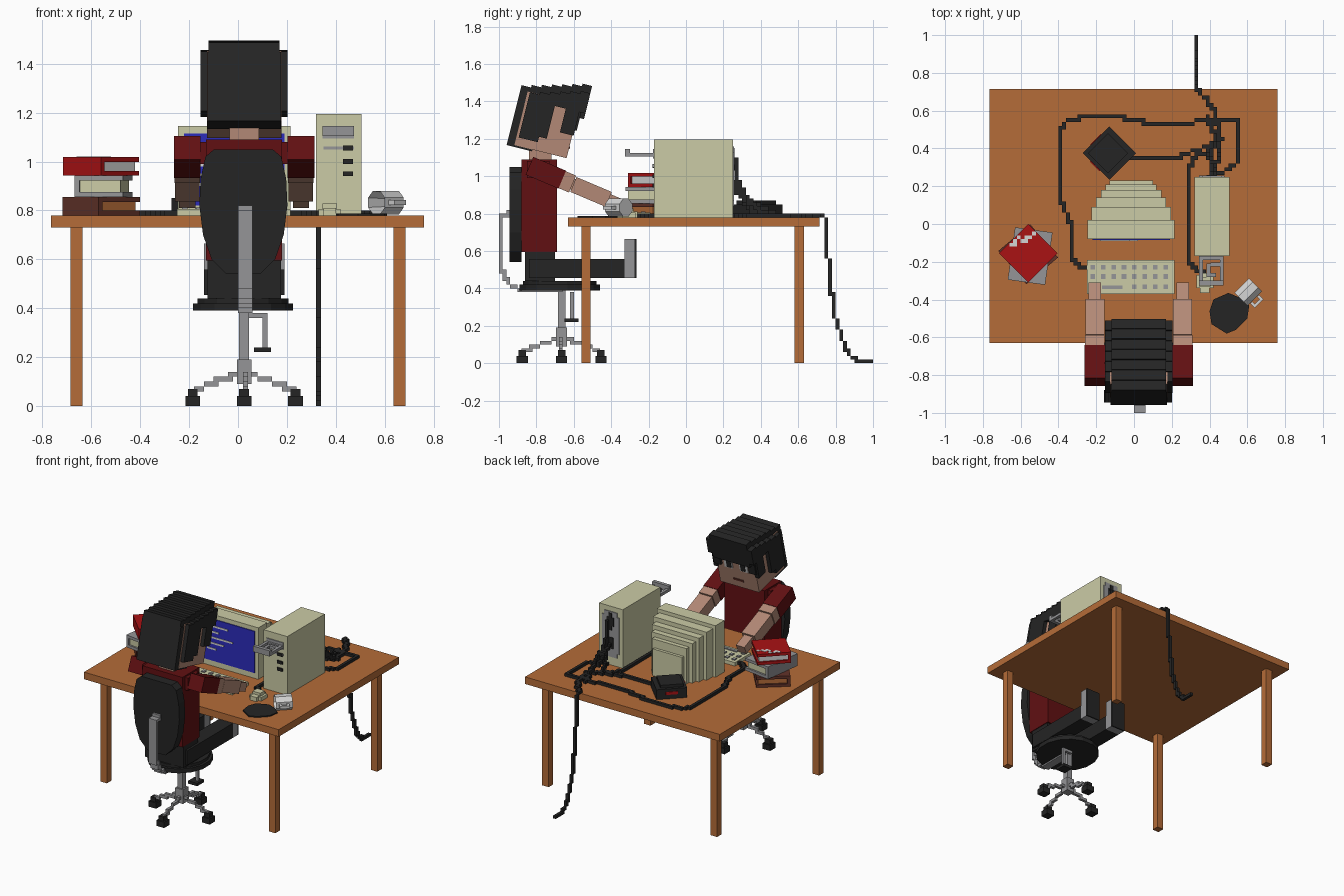
import bpy, bmesh, math
from mathutils import Matrix, Vector

COLOURS = {
    "wood": (0.46, 0.15, 0.04), "black": (0.018, 0.018, 0.018), "skin": (0.45, 0.25, 0.18),
    "maroon": (0.12, 0.005, 0.006), "red": (0.40, 0.006, 0.007), "beige": (0.60, 0.60, 0.38),
    "grey": (0.30, 0.30, 0.31), "white": (0.66, 0.66, 0.66), "blue": (0.025, 0.025, 0.50),
    "brown": (0.12, 0.032, 0.022)}
MATS = {}
for name, c in COLOURS.items():
    MATS[name] = bpy.data.materials.new(name)
    MATS[name].diffuse_color = (*c, 1)


def finish(bm, name, mat):
    me = bpy.data.meshes.new(name)
    bmesh.ops.recalc_face_normals(bm, faces=bm.faces)
    bm.to_mesh(me)
    bm.free()
    me.materials.append(MATS[mat])
    ob = bpy.data.objects.new(name, me)
    bpy.context.collection.objects.link(ob)
    return ob


def boxes(name, mat, items, m=Matrix()):
    """One object from boxes given as (x0, x1, y0, y1, z0, z1)."""
    bm = bmesh.new()
    for x0, x1, y0, y1, z0, z1 in items:
        t = Matrix.Translation(((x0 + x1) / 2, (y0 + y1) / 2, (z0 + z1) / 2))
        bmesh.ops.create_cube(bm, size=1, matrix=m @ t @ Matrix.Diagonal((x1 - x0, y1 - y0, z1 - z0, 1)))
    return finish(bm, name, mat)


def voxels(name, mat, paths, s=0.02, offs=((0, 0),)):
    """Chains of grid cubes following polylines; offs thickens them in x and y."""
    cells = set()
    for pts in paths:
        for a, b in zip(pts, pts[1:]):
            a, b = Vector(a), Vector(b)
            n = max(1, int((b - a).length / s * 2))
            for i in range(n + 1):
                p = a.lerp(b, i / n)
                for dx, dy in offs:
                    cells.add(tuple(math.floor(v / s + 1e-4) for v in (p.x + dx, p.y + dy, p.z)))
    return boxes(name, mat, [(i * s, i * s + s, j * s, j * s + s, k * s, k * s + s) for i, j, k in sorted(cells)])


def prism(name, mat, pts, depth, m=Matrix()):
    """Extrude a flat outline (local xy) along local z."""
    bm = bmesh.new()
    f = bm.faces.new([bm.verts.new((x, y, 0)) for x, y in pts])
    r = bmesh.ops.extrude_face_region(bm, geom=[f])
    bmesh.ops.translate(bm, vec=(0, 0, depth), verts=[v for v in r["geom"] if isinstance(v, bmesh.types.BMVert)])
    bmesh.ops.transform(bm, matrix=m, verts=bm.verts)
    return finish(bm, name, mat)


def rx(deg):
    return Matrix.Rotation(math.radians(deg), 4, 'X')


def rz(deg):
    return Matrix.Rotation(math.radians(deg), 4, 'Z')


# Desk
boxes("desk_top", "wood", [(-0.765, 0.76, -0.63, 0.715, 0.73, 0.78)])
boxes("desk_legs", "wood", [(x, x + 0.05, y, y + 0.05, 0, 0.73) for x in (-0.685, 0.635) for y in (-0.56, 0.58)])

# Monitor: stepped casing, inset-look screen and light bars
steps = [(-0.08, 0.02, 0.23, 1.145), (0.02, 0.09, 0.21, 1.12), (0.09, 0.14, 0.185, 1.09),
         (0.14, 0.18, 0.16, 1.06), (0.18, 0.21, 0.135, 1.03), (0.21, 0.23, 0.115, 0.97)]
boxes("monitor_casing", "beige", [(-0.015 - w, -0.015 + w, a, b, 0.78, z) for a, b, w, z in steps])
boxes("screen", "blue", [(-0.22, 0.19, -0.086, -0.08, 0.82, 1.115)])
boxes("screen_bars", "white", [(-0.18, -0.18 + w, -0.089, -0.085, z, z + 0.012) for w, z in
      ((0.16, 1.06), (0.09, 1.02), (0.2, 0.98), (0.13, 0.94), (0.07, 0.90))])

# Computer tower with slots, buttons, back panel and open disc tray
boxes("tower_case", "beige", [(0.32, 0.505, -0.17, 0.25, 0.78, 1.195)])
boxes("tower_slots", "grey", [(0.345, 0.475, -0.176, -0.17, 1.095, 1.145), (0.35, 0.475, -0.176, -0.17, 1.05, 1.062)])
boxes("tower_buttons", "black", [(0.43, 0.47, -0.18, -0.17, z, z + 0.02) for z in (1.045, 0.99, 0.94)])
boxes("tower_back_panel", "grey", [(0.36, 0.465, 0.25, 0.256, 0.84, 1.16), (0.345, 0.48, 0.25, 0.256, 0.87, 1.13)])
boxes("tower_sockets", "black", [(0.385, 0.44, 0.25, 0.26, 1.06, 1.12), (0.40, 0.425, 0.25, 0.26, 1.03, 1.15),
                                 (0.39, 0.44, 0.25, 0.26, 0.9, 0.98)])
boxes("disc_tray", "grey", [(0.345, 0.365, -0.32, -0.17, 1.105, 1.125), (0.455, 0.475, -0.32, -0.17, 1.105, 1.125),
      (0.365, 0.455, -0.19, -0.17, 1.105, 1.125), (0.345, 0.475, -0.325, -0.3, 1.105, 1.145),
      (0.385, 0.405, -0.28, -0.21, 1.105, 1.125), (0.405, 0.455, -0.225, -0.205, 1.105, 1.125),
      (0.405, 0.435, -0.28, -0.26, 1.105, 1.125)])

# Keyboard and mouse
boxes("keyboard", "beige", [(-0.25, 0.215, -0.37, -0.19, 0.78, 0.805)])
keys = [(-0.23 + 0.055 * i, -0.206 + 0.055 * i, y, y + 0.024, 0.80, 0.812)
        for i in range(8) for y in (-0.24, -0.29, -0.345) if y > -0.3 or i not in (1, 2, 3)]
boxes("keys", "grey", keys + [(-0.17, -0.06, -0.345, -0.325, 0.80, 0.812)])
boxes("mouse", "beige", [(0.33, 0.42, -0.34, -0.27, 0.78, 0.805), (0.35, 0.40, -0.365, -0.26, 0.78, 0.81),
                         (0.345, 0.405, -0.33, -0.28, 0.805, 0.828)])

# Book stack
def book(name, mat, page, cx, cy, w, d, z0, z1, turn):
    m = Matrix.Translation((cx, cy, 0)) @ rz(turn)
    t = 0.02
    boxes(name + "_cover", mat, [(-w, w, -d, d, z0, z0 + t), (-w, w, -d, d, z1 - t, z1),
                                 (-w, -w + t, -d, d, z0, z1)], m)
    boxes(name + "_pages", page, [(-w + t, w - 0.012, -d + 0.012, d - 0.012, z0 + t, z1 - t)], m)


book("bottom_book", "brown", "wood", -0.56, -0.16, 0.11, 0.115, 0.78, 0.855, 40)
book("middle_book", "grey", "beige", -0.55, -0.17, 0.10, 0.14, 0.855, 0.942, -8)
book("top_book", "red", "white", -0.56, -0.155, 0.11, 0.11, 0.942, 1.018, 45)
voxels("top_book_stripe", "white", [[(-0.655, -0.12, 1.01), (-0.61, -0.07, 1.01), (-0.59, -0.1, 1.01), (-0.54, -0.06, 1.01)]])

# Black box behind the monitor with a red mark
boxm = Matrix.Translation((-0.13, 0.375, 0)) @ rz(45)
boxes("desk_box", "black", [(-0.1, 0.1, -0.1, 0.1, 0.78, 0.85), (-0.08, 0.07, -0.07, 0.08, 0.85, 0.87)], boxm)
boxes("desk_box_mark", "red", [(-0.104, -0.098, -0.03, 0.04, 0.81, 0.83), (-0.104, -0.098, -0.005, 0.015, 0.79, 0.85),
                               (-0.04, 0.04, 0.098, 0.104, 0.81, 0.83)], boxm)

# Tipped cup with handle, and spill
cup_m = Matrix.Translation((0.605, -0.36, 0.832)) @ rz(45) @ Matrix.Rotation(math.radians(-90), 4, 'Y')
ring = [(0.052 * math.cos(math.radians(22.5 + 45 * i)), 0.052 * math.sin(math.radians(22.5 + 45 * i))) for i in range(8)]
cup = prism("cup", "white", ring, 0.11, cup_m @ Matrix.Translation((0, 0, -0.055)))
bm = bmesh.new()
bm.from_mesh(cup.data)
mouth = min((f for f in bm.faces if len(f.verts) == 8), key=lambda f: f.calc_center_median().x)
bmesh.ops.inset_region(bm, faces=[mouth], thickness=0.01)
bmesh.ops.translate(bm, verts=mouth.verts, vec=-mouth.normal * 0.09)
bm.to_mesh(cup.data)
bm.free()
boxes("cup_handle", "white", [(-0.01, 0.01, -0.08, -0.05, 0.02, 0.035), (-0.01, 0.01, -0.08, -0.05, -0.03, -0.015),
                              (-0.01, 0.01, -0.085, -0.07, -0.03, 0.035)], cup_m)
prism("spill", "black", [(0.40, -0.46), (0.42, -0.40), (0.50, -0.365), (0.56, -0.39), (0.61, -0.43), (0.60, -0.5),
                         (0.54, -0.56), (0.49, -0.58), (0.41, -0.53)], 0.008, Matrix.Translation((0, 0, 0.78)))

# Cables
def flat(pts):
    return [(x, y, 0.79) for x, y in pts]


voxels("desk_cables", "black", [
    flat([(-0.25, -0.24), (-0.3, -0.22), (-0.34, -0.16), (-0.34, 0.0), (-0.38, 0.1), (-0.39, 0.5), (-0.35, 0.55),
          (-0.2, 0.575), (-0.06, 0.56), (0.1, 0.53), (0.28, 0.53), (0.38, 0.56), (0.42, 0.48)])
    + [(0.42, 0.4, 0.83), (0.40, 0.27, 0.93)],
    flat([(0.36, -0.26), (0.28, -0.2), (0.28, 0.28), (0.33, 0.36), (0.38, 0.38)]) + [(0.42, 0.3, 0.87), (0.42, 0.26, 0.95)],
    flat([(-0.04, 0.34), (0.22, 0.35), (0.3, 0.38), (0.36, 0.4), (0.46, 0.44)]) + [(0.44, 0.33, 0.86), (0.42, 0.26, 0.92)],
    flat([(0.38, 0.56), (0.54, 0.54), (0.54, 0.32), (0.48, 0.28), (0.43, 0.27)])])
voxels("power_cable", "black", [[(0.42, 0.26, 1.08), (0.42, 0.27, 0.98), (0.44, 0.33, 0.88), (0.45, 0.42, 0.80),
    (0.44, 0.52, 0.79), (0.42, 0.6, 0.79), (0.38, 0.66, 0.79), (0.33, 0.72, 0.79), (0.33, 0.75, 0.77), (0.33, 0.76, 0.55),
    (0.33, 0.79, 0.27), (0.33, 0.85, 0.08), (0.33, 0.9, 0.02), (0.33, 0.99, 0.01)]])

# Office chair: four-spoke base, casters, stem, seat, back and support
CX, CY = 0.025, -0.665
spokes = [[(CX, CY, 0.13), (CX + dx * 0.1, CY + dy * 0.1, 0.11), (CX + dx * 0.13, CY + dy * 0.13, 0.09),
           (CX + dx * 0.2, CY + dy * 0.2, 0.07)] for dx, dy in ((1, 0), (-1, 0), (0, 1), (0, -1))]
voxels("chair_spokes", "grey", spokes)
boxes("chair_stem", "grey", [(CX - 0.03, CX + 0.03, CY - 0.03, CY + 0.03, 0.09, 0.19),
                             (CX - 0.02, CX + 0.02, CY - 0.02, CY + 0.02, 0.19, 0.39)])
casters = []
for dx, dy in ((1, 0), (-1, 0), (0, 1), (0, -1)):
    x, y = CX + dx * 0.21, CY + dy * 0.21
    casters += [(x - 0.03, x + 0.03, y - 0.03, y + 0.03, 0, 0.04), (x - 0.02, x + 0.02, y - 0.02, y + 0.02, 0.04, 0.07)]
boxes("chair_casters", "black", casters)
voxels("chair_lever", "grey", [[(0.04, -0.62, 0.37), (0.11, -0.62, 0.37), (0.11, -0.62, 0.25)]])
boxes("chair_lever_grip", "black", [(0.065, 0.135, -0.65, -0.575, 0.22, 0.24)])
for i, (r, z) in enumerate(((0.208, 0.39), (0.19, 0.41))):
    disc = [(CX - 0.005 + r * math.cos(math.tau * (k + .5) / 16), CY - 0.01 + r * 1.05 * math.sin(math.tau * (k + .5) / 16)) for k in range(16)]
    prism("seat_layer_%d" % i, "black", disc, 0.03, Matrix.Translation((0, 0, z)))
half = [(0.07, 0.54), (0.13, 0.6), (0.165, 0.7), (0.18, 0.82), (0.175, 0.93), (0.155, 1.02), (0.12, 1.05)]
prism("backrest", "black", half + [(-x, z) for x, z in reversed(half)], 0.065,
      Matrix.Translation((0.022, -0.88, 0)) @ rx(90))
voxels("backrest_support", "grey", [[(0.01, -0.67, 0.385), (0.01, -0.88, 0.39), (0.01, -0.95, 0.42), (0.01, -0.99, 0.5),
    (0.01, -0.99, 0.78), (0.01, -0.95, 0.80)]], offs=((0, 0), (0.02, 0), (0.04, 0)))

# Seated figure: torso, legs and shoes
FX = 0.025
boxes("shirt", "maroon", [(FX - 0.155, FX + 0.155, -0.88, -0.69, 0.595, 1.09), (FX - 0.18, FX + 0.18, -0.85, -0.73, 0.99, 1.08)])
sides = (FX - 0.11, FX + 0.11)
boxes("trousers", "black", [(x - 0.055, x + 0.055, -0.84, -0.33, 0.455, 0.558) for x in sides]
      + [(FX - 0.15, FX + 0.15, -0.86, -0.70, 0.44, 0.595)])
boxes("shoes", "grey", [(x - 0.055, x + 0.055, -0.33, -0.275, 0.455, 0.665) for x in sides])
boxes("shoe_soles", "black", [(x - 0.055, x + 0.055, -0.275, -0.265, 0.455, 0.665) for x in sides])

# Arms reaching down to the keyboard
for side, s in (("left", -1), ("right", 1)):
    m = Matrix.Translation((FX + s * 0.2325, -0.80, 1.04)) @ rx(-23)
    boxes(side + "_sleeve", "maroon", [(-0.055, 0.055, -0.04, 0.15, -0.052, 0.052)], m)
    boxes(side + "_arm", "skin", [(-0.052, 0.052, 0.15, 0.21, -0.049, 0.049), (-0.05, 0.05, 0.215, 0.42, -0.043, 0.043),
                                  (-0.033, 0.033, 0.2, 0.52, -0.03, 0.03)], m)

# Head, tilted towards the screen
hm = Matrix.Translation((FX, -0.73, 1.30)) @ rx(-14)
boxes("neck", "skin", [(FX - 0.06, FX + 0.06, -0.84, -0.72, 1.08, 1.2)])
boxes("head", "skin", [(-0.152, 0.152, -0.15, 0.138, -0.175, 0.12)], hm)
hair = []
for i in range(7):
    f0, f1 = -0.19 + i * 0.0525, -0.1375 + i * 0.0525
    top = 0.145 + i * 0.0145
    low = -0.13 if f1 < -0.02 else 0.08
    w = 0.15 if i == 0 else 0.178
    hair += [(-w, w, f0, f1, low, top - 0.04), (-0.145, 0.145, f0, f1, 0.05, top)]
hair += [(-0.15, 0.15, -0.19, -0.05, -0.185, 0.1)]
for s in (-1, 1):
    x0, x1 = sorted((s * 0.145, s * 0.178))
    hair += [(x0, x1, -0.05, 0.01, -0.1, 0.1), (x0, x1, 0.07, 0.145, -0.05, 0.1)]
    x0, x1 = sorted((s * 0.11, s * 0.165))
    hair += [(x0, x1, 0.13, 0.155, -0.02, 0.1)]
boxes("hair", "black", hair, hm)
boxes("eyes", "white", [(s * 0.06 - 0.032, s * 0.06 + 0.032, 0.135, 0.142, -0.035, 0.045) for s in (-1, 1)], hm)
boxes("pupils", "black", [(s * 0.055 - 0.018, s * 0.055 + 0.018, 0.137, 0.145, -0.03, 0.02) for s in (-1, 1)], hm)
boxes("mouth", "brown", [(-0.04, 0.04, 0.135, 0.142, -0.125, -0.11)], hm)
